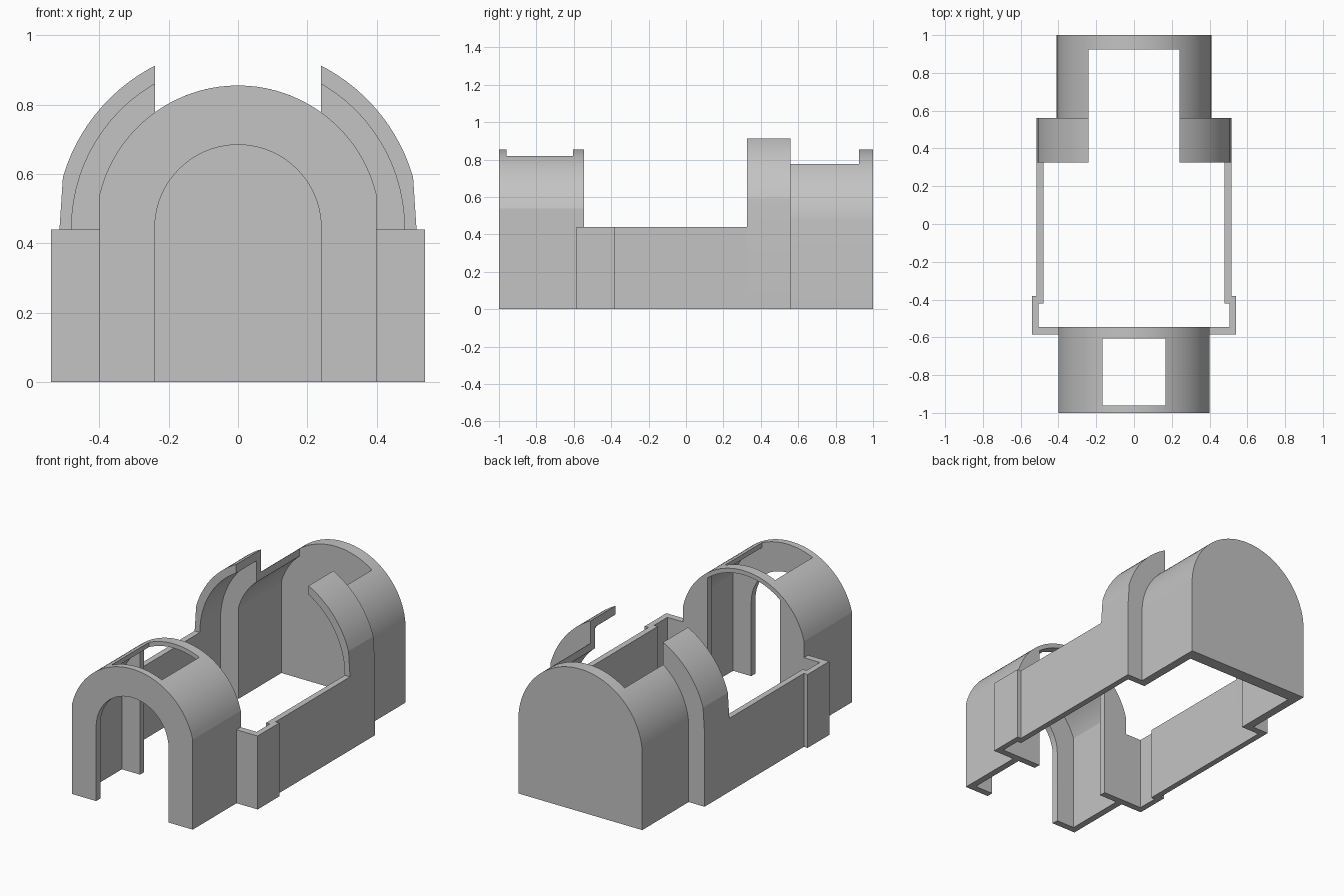
import bpy, bmesh, math
from mathutils import Vector

cube = bpy.data.objects.get("Cube")
if cube:
    bpy.data.objects.remove(cube, do_unlink=True)

grey = bpy.data.materials.new("plain_grey")
grey.use_nodes = True
colour = (0.55, 0.55, 0.55, 1)
grey.diffuse_color = colour
grey.node_tree.nodes["Principled BSDF"].inputs["Base Color"].default_value = colour

SPRING = 0.444   # height of every arch centre
SLOT = 0.24      # half width of doors and roof slot
RIM = 0.44       # top of the low walls


def prism(name, points, depth):
    """Extrude a planar outline along the depth vector."""
    bm = bmesh.new()
    face = bm.faces.new([bm.verts.new(p) for p in points])
    out = bmesh.ops.extrude_face_region(bm, geom=[face])
    bmesh.ops.translate(bm, vec=Vector(depth),
                        verts=[v for v in out["geom"] if isinstance(v, bmesh.types.BMVert)])
    bmesh.ops.recalc_face_normals(bm, faces=bm.faces)
    mesh = bpy.data.meshes.new(name)
    bm.to_mesh(mesh)
    bm.free()
    mesh.materials.append(grey)
    obj = bpy.data.objects.new(name, mesh)
    bpy.context.collection.objects.link(obj)
    return obj


def arch(name, half, radius, y0, y1, foot=None, bottom=0.0, steps=40):
    """Solid arch: a circular top clipped at the half width, on straight legs."""
    end = math.acos(min(1, half / radius))
    pts = []
    for i in range(steps + 1):
        a = end + (math.pi - 2 * end) * i / steps
        pts.append((radius * math.cos(a), SPRING + radius * math.sin(a)))
    foot = foot or half
    legs = [(foot, bottom)] + ([(foot, RIM)] if foot > half else [])
    pts = legs + pts + [(-x, z) for x, z in reversed(legs)]
    return prism(name, [(x, y0, z) for x, z in pts], (0, y1 - y0, 0))


def box(name, half, y0, y1, z0, z1):
    return prism(name, [(-half, y0, z0), (half, y0, z0), (half, y1, z0), (-half, y1, z0)],
                 (0, 0, z1 - z0))


def combine(obj, other, operation):
    """Apply a boolean and discard the tool object."""
    mod = obj.modifiers.new("cut", 'BOOLEAN')
    mod.operation, mod.object, mod.solver = operation, other, 'EXACT'
    other.hide_render = True
    bpy.context.view_layer.objects.active = obj
    bpy.ops.object.modifier_apply(modifier=mod.name)
    bpy.data.objects.remove(other, do_unlink=True)


# Front tunnel with a door, an open back and a roof hatch
front = arch("front_tunnel", 0.40, 0.411, -1, -0.545)
for cutter in (
        arch("cavity", 0.36, 0.385, -0.96, -0.585, bottom=-0.1),
        arch("door", SLOT, SLOT, -1.1, -0.9, bottom=-0.1),
        arch("back_opening", SLOT, 0.385, -0.7, -0.5, bottom=-0.1),
        box("hatch", 0.167, -0.96, -0.605, 0.6, 1)):
    combine(front, cutter, 'DIFFERENCE')

# Rear chamber with its wider collar and a slot along the roof
rear = arch("rear_chamber", 0.41, 0.411, 0.54, 1)
combine(rear, arch("collar", 0.505, 0.526, 0.325, 0.56, foot=0.515), 'UNION')
for cutter in (
        arch("collar_cavity", 0.48, 0.48, 0.2, 0.52, bottom=-0.1),
        arch("cavity", 0.36, 0.375, 0.4, 0.925, bottom=-0.1),
        box("slot", SLOT, 0.2, 0.925, 0.3, 1.2)):
    combine(rear, cutter, 'DIFFERENCE')

# Low side walls with a thicker bay at the front end
outline = [(0.40, -0.585), (0.54, -0.585), (0.54, -0.38), (0.515, -0.38), (0.515, 0.325),
           (0.48, 0.325), (0.48, -0.42), (0.505, -0.42), (0.505, -0.545), (0.40, -0.545)]
walls = [prism(name, [(side * x, y, 0) for x, y in outline], (0, 0, RIM))
         for name, side in (("left_wall", 1), ("right_wall", -1))]

# Smooth vaults, crisp edges
bpy.ops.object.select_all(action='DESELECT')
for obj in [front, rear] + walls:
    obj.select_set(True)
bpy.context.view_layer.objects.active = front
bpy.ops.object.shade_smooth_by_angle(angle=math.radians(10))
